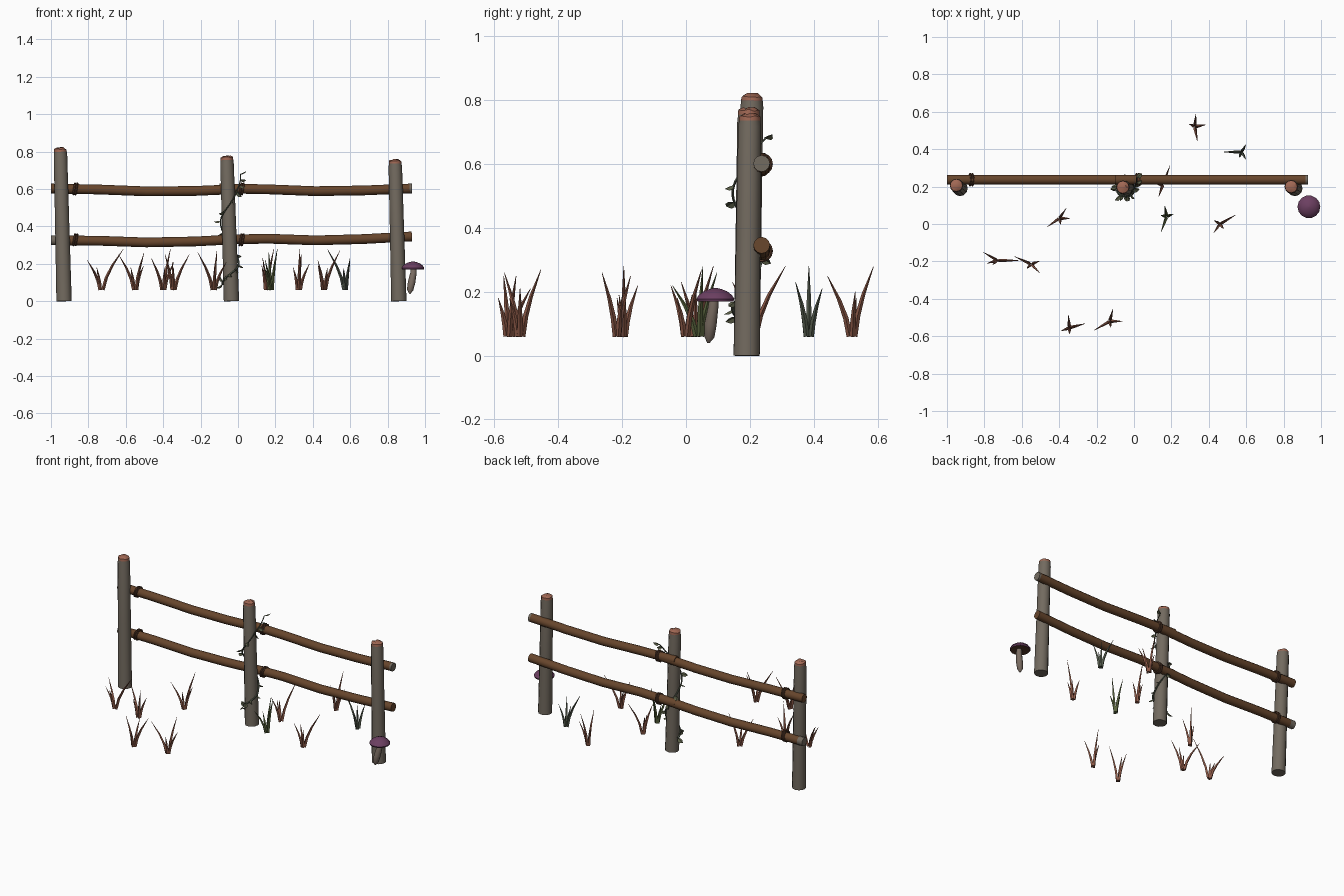
import bpy, bmesh, math, random
from mathutils import Vector, Matrix

random.seed(4)
cube = bpy.data.objects.get("Cube")
if cube:
    bpy.data.objects.remove(cube, do_unlink=True)


def material(name, r, g, b):
    m = bpy.data.materials.new(name)
    m.use_nodes = True
    m.diffuse_color = (r, g, b, 1)
    m.node_tree.nodes["Principled BSDF"].inputs["Base Color"].default_value = (r, g, b, 1)
    return m


GREY_WOOD = material("weathered wood", .17, .145, .115)
CUT_WOOD = material("cut wood", .36, .14, .09)
RAIL_WOOD = material("brown wood", .135, .06, .025)
ROPE = material("dark binding", .09, .04, .022)
PURPLE = material("mushroom purple", .15, .05, .12)
STEM = material("mushroom stem", .2, .155, .125)
RUST = material("rust grass", .25, .095, .06)
GREEN = material("green grass", .095, .12, .045)
SAGE = material("sage grass", .085, .1, .07)
LEAF = material("vine leaf", .105, .115, .065)


def finish(name, bm, mats, smooth=True):
    bmesh.ops.recalc_face_normals(bm, faces=bm.faces)
    me = bpy.data.meshes.new(name)
    bm.to_mesh(me)
    bm.free()
    for m in mats:
        me.materials.append(m)
    ob = bpy.data.objects.new(name, me)
    bpy.context.collection.objects.link(ob)
    if smooth:
        bpy.ops.object.select_all(action='DESELECT')
        ob.select_set(True)
        bpy.context.view_layer.objects.active = ob
        bpy.ops.object.shade_smooth_by_angle(angle=math.radians(40))
    return ob


def add_tube(bm, pts, radii, sides, tint=lambda i: 0):
    """Sweep a ring along pts; tint gives the material index of each segment."""
    pts = [Vector(p) for p in pts]
    rings = []
    for i, (p, r) in enumerate(zip(pts, radii)):
        d = (pts[min(i + 1, len(pts) - 1)] - pts[max(i - 1, 0)]).normalized()
        ref = Vector((0, 1, 0)) if abs(d.y) < .9 else Vector((1, 0, 0))
        u = ref.cross(d).normalized()
        v = d.cross(u)
        angles = [math.tau * k / sides for k in range(sides)]
        rings.append([bm.verts.new(p + r * (math.cos(a) * u + math.sin(a) * v)) for a in angles])
    for i, (a, b) in enumerate(zip(rings, rings[1:])):
        for k in range(sides):
            n = (k + 1) % sides
            bm.faces.new((a[k], a[n], b[n], b[k])).material_index = tint(i)
    bm.faces.new(rings[0]).material_index = tint(0)
    bm.faces.new(rings[-1]).material_index = tint(len(rings) - 2)


# Leaning posts with rough, lighter cut tops
def post(name, base, top):
    base, top = Vector(base), Vector(top)
    h = top.z
    levels = [0, .5, 1 - .04 / h, 1 - .026 / h, 1 - .022 / h, 1 - .008 / h, 1]
    bm = bmesh.new()
    add_tube(bm, [base.lerp(top, t) for t in levels],
             [.041, .038, .036, .034, .034, .033, .018], 12, lambda i: int(i > 3))
    for v in bm.verts:
        if v.co.z > h - .015:
            v.co.z += random.uniform(-.004, .004)
    finish(name, bm, [GREY_WOOD, CUT_WOOD])


post("left_post", (-.93, .19, 0), (-.95, .207, .82))
post("middle_post", (-.035, .19, 0), (-.06, .197, .776))
post("right_post", (.86, .19, 0), (.84, .2, .758))


# Sagging rails, overlapping behind the middle post
def rail(name, heights, x0, x1, grey_end=None):
    n = len(heights) - 1
    pts = [(x0 + (x1 - x0) * i / n, .237, z) for i, z in enumerate(heights)]
    if grey_end == 0:
        pts.insert(1, (x0 + .035, .237, heights[0]))
    elif grey_end == 1:
        pts.insert(-1, (x1 - .012, .237, heights[-1]))
    grey = {0: 0, 1: len(pts) - 2}.get(grey_end, -1)
    bm = bmesh.new()
    add_tube(bm, pts, [.026] * len(pts), 12, lambda i: int(i == grey))
    finish(name, bm, [RAIL_WOOD, GREY_WOOD])


rail("upper_left_rail", [.602, .597, .587, .589, .6], -1, .02)
rail("upper_right_rail", [.603, .598, .588, .592, .602], -.1, .93, 1)
rail("lower_left_rail", [.325, .323, .314, .319, .332], -1, .02, 0)
rail("lower_right_rail", [.328, .334, .325, .332, .346], -.1, .93)


# Bindings around the rails
def binding(name, x, z):
    bm = bmesh.new()
    n = 14
    for offset in (-.006, .006):
        path = []
        for k in range(n + 1):
            a = math.tau * k / n
            path.append((x + offset + .005 * math.sin(a), .237 + .03 * math.cos(a), z + .03 * math.sin(a)))
        add_tube(bm, path, [.006] * (n + 1), 6)
    finish(name, bm, [ROPE])


for row, z in (("upper", .6), ("lower", .328)):
    binding(row + "_left_binding", -.87, z)
    binding(row + "_middle_binding", .02, z)

# Mushroom: tapered stem and domed cap with a dark underside
bm = bmesh.new()
add_tube(bm, [(.918, .07, .04), (.92, .073, .06), (.928, .077, .1), (.938, .085, .15), (.94, .088, .182)],
         [.004, .017, .02, .017, .015], 10)
finish("mushroom_stem", bm, [STEM])

bm = bmesh.new()
add_tube(bm, [(.935, .092, z) for z in (.176, .17, .178, .19, .202, .209, .212)],
         [.018, .058, .061, .053, .037, .018, .004], 14, lambda i: int(i == 0))
finish("mushroom_cap", bm, [PURPLE, ROPE])

# Grass tufts: x, y, colour, then (direction, reach, height) of each blade
TUFTS = [
    (-.73, -.195, RUST, [(150, .08, .16), (0, .11, .22), (195, .05, .13)]),
    (-.55, -.215, RUST, [(155, .09, .19), (-45, .06, .2), (20, .04, .13)]),
    (-.4, .03, RUST, [(215, .07, .17), (55, .06, .22), (0, .05, .15)]),
    (-.345, -.555, RUST, [(200, .04, .19), (95, .06, .15), (15, .08, .19)]),
    (-.13, -.52, RUST, [(210, .09, .2), (75, .06, .21), (0, .06, .15)]),
    (.175, .04, GREEN, [(100, .05, .2), (250, .08, .16), (20, .03, .22)]),
    (.155, .21, RUST, [(70, .1, .22), (250, .06, .17), (180, .02, .13)]),
    (.325, .52, RUST, [(85, .06, .22), (-80, .07, .19), (10, .05, .14)]),
    (.46, 0, RUST, [(235, .05, .16), (30, .09, .21), (150, .03, .13)]),
    (.575, .385, SAGE, [(180, .09, .22), (-60, .04, .17), (60, .04, .15)]),
]
for number, (x, y, colour, blades) in enumerate(TUFTS, 1):
    bm = bmesh.new()
    for degrees, reach, height in blades + [(blades[0][0] + 70, .025, .12)]:
        out = Vector((math.cos(math.radians(degrees)), math.sin(math.radians(degrees)), 0))
        root = Vector((x, y, .06)) + out * .008
        path = [root + out * reach * t ** 1.5 + Vector((0, 0, height * t)) for t in (0, .3, .6, 1)]
        add_tube(bm, path, [.009, .0085, .006, .0008], 4)
    finish("grass_tuft_%d" % number, bm, [colour], smooth=False)


# Vine climbing the middle post
def vine_point(t, lift=0):
    stops = [(170, .09), (360, .2), (540, .42), (710, .59), (760, .68)]
    f = t * (len(stops) - 1)
    i = min(int(f), len(stops) - 2)
    (a0, z0), (a1, z1) = stops[i], stops[i + 1]
    a, z = math.radians(a0 + (a1 - a0) * (f - i)), z0 + (z1 - z0) * (f - i)
    r = .045 + lift + (.045 * (f - i) if i == 3 else 0)
    return Vector((-.035 - .032 * z + r * math.cos(a), .191 + r * math.sin(a), z))


bm = bmesh.new()
steps = 48
add_tube(bm, [vine_point(k / steps) for k in range(steps + 1)],
         [.006 - .003 * k / steps for k in range(steps + 1)], 5)
finish("vine_stem", bm, [SAGE])

# Folded vine leaves, denser near the ground
bm = bmesh.new()
for k in range(16):
    t = (k / 15) ** 1.3
    root = vine_point(t)
    out = (vine_point(t, .05) - root).normalized()
    out = (out + Vector((random.uniform(-.7, .7), random.uniform(-.3, .3), random.uniform(-.9, .7)))).normalized()
    side = out.cross(Vector((0, 0, 1))).normalized()
    side = Matrix.Rotation(random.uniform(-.9, .9), 3, out) @ side
    fold = out.cross(side) * .006
    size = random.uniform(.03, .045)
    stem, tip = bm.verts.new(root), bm.verts.new(root + out * size)
    for s in (1, -1):
        edge = [bm.verts.new(root + out * size * f + side * s * size * w + fold)
                for f, w in ((.3, .32), (.65, .3))]
        bm.faces.new([stem, *edge, tip])
finish("vine_leaves", bm, [LEAF], smooth=False)
